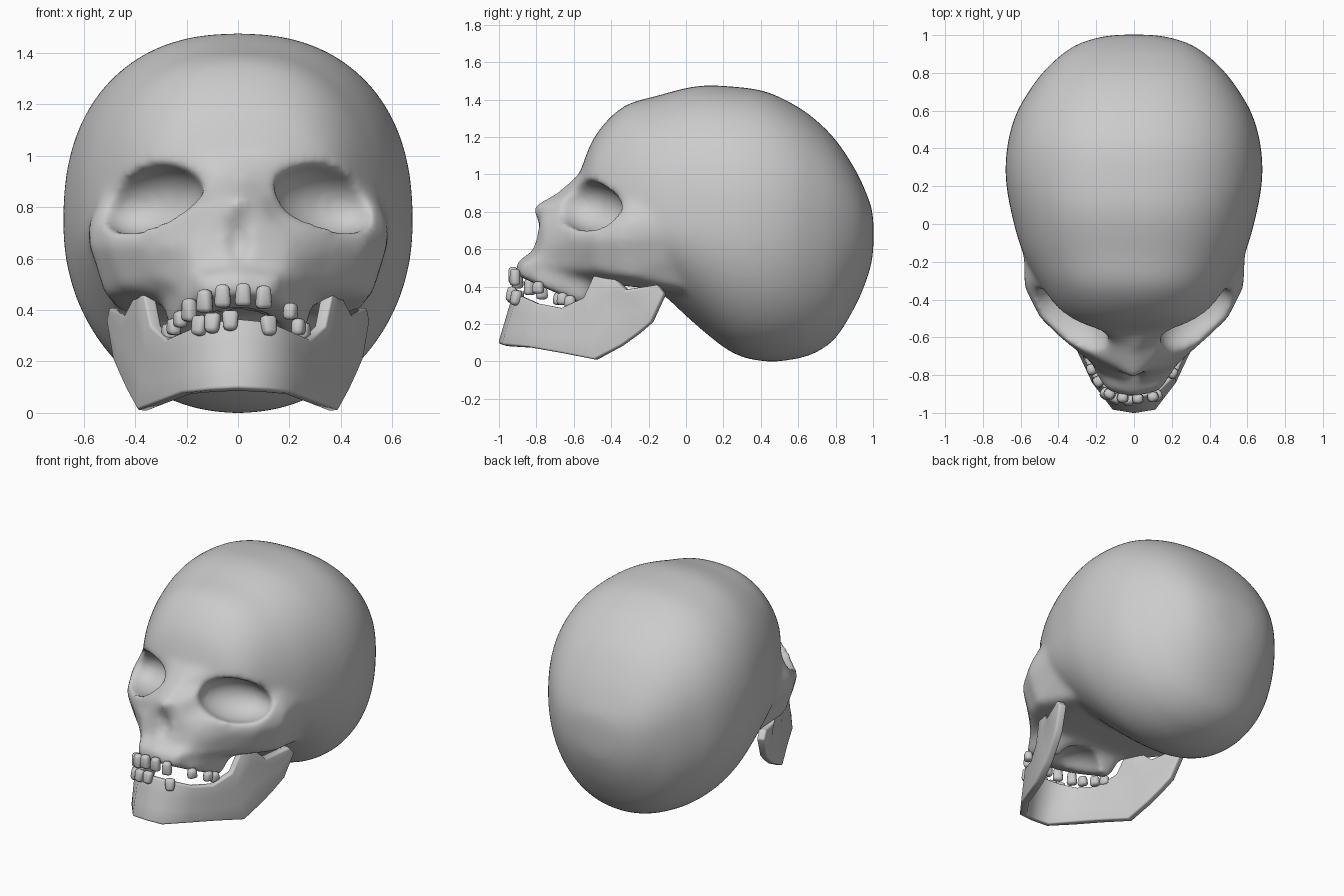
import bpy, bmesh, math
from mathutils import Vector, Matrix, Euler

if "Cube" in bpy.data.objects:
    bpy.data.objects.remove(bpy.data.objects["Cube"])


def new_object(name, bm):
    bmesh.ops.recalc_face_normals(bm, faces=bm.faces)
    me = bpy.data.meshes.new(name)
    bm.to_mesh(me)
    bm.free()
    for p in me.polygons:
        p.use_smooth = True
    ob = bpy.data.objects.new(name, me)
    bpy.context.collection.objects.link(ob)
    return ob


def loft(bm, rings):
    rows = [[bm.verts.new(p) for p in r] for r in rings]
    n = len(rows[0])
    for a, b in zip(rows, rows[1:]):
        for i in range(n):
            j = (i + 1) % n
            bm.faces.new((a[i], a[j], b[j], b[i]))
    bm.faces.new(rows[0])
    bm.faces.new(rows[-1][::-1])


def spline(rows, steps=4):
    # smooth in-between rows (Catmull-Rom)
    out = []
    for k in range(len(rows) - 1):
        p = [rows[max(0, min(len(rows) - 1, k + d))] for d in (-1, 0, 1, 2)]
        for i in range(steps):
            t = i / steps
            out.append([b + .5 * t * (c - a + t * (2 * a - 5 * b + 4 * c - d
                        + t * (3 * (b - c) + d - a))) for a, b, c, d in zip(*p)])
    return out + [list(rows[-1])]


# braincase stations: y, half width, top z, bottom z
STATIONS = [
    (-0.57, .22, 1.00, .76), (-0.49, .38, 1.20, .60), (-0.34, .49, 1.36, .50),
    (-0.15, .59, 1.422, .38), (0.06, .65, 1.473, .19), (0.25, .68, 1.47, .045),
    (0.42, .67, 1.445, 0), (0.57, .63, 1.378, .01), (0.69, .565, 1.295, .045),
    (0.80, .485, 1.185, .125), (0.90, .38, 1.035, .285), (0.96, .28, .91, .42),
    (0.995, .15, .81, .54), (1.003, .04, .72, .64)]

# face levels: front z, slope along y, half outline (x, y) from front to back
LEVELS = [
    (.445, -.45, [(0, -.92), (.13, -.895), (.205, -.79), (.24, -.68), (.265, -.58), (.24, -.53)]),
    (.53, -.27, [(0, -.905), (.15, -.87), (.22, -.74), (.28, -.60), (.30, -.50), (.27, -.45)]),
    (.575, -.22, [(0, -.85), (.18, -.79), (.33, -.62), (.45, -.48), (.52, -.32), (.44, .12)]),
    (.65, 0, [(0, -.82), (.20, -.76), (.36, -.63), (.50, -.50), (.58, -.34), (.58, .14)]),
    (.73, 0, [(0, -.80), (.12, -.77), (.33, -.64), (.49, -.49), (.58, -.32), (.60, .14)]),
    (.83, 0, [(0, -.82), (.07, -.77), (.22, -.60), (.45, -.42), (.54, -.29), (.60, .14)]),
    (.91, 0, [(0, -.68), (.07, -.64), (.23, -.55), (.40, -.42), (.48, -.28), (.56, .14)]),
    (1.0, 0, [(0, -.57), (.12, -.57), (.25, -.53), (.37, -.41), (.44, -.26), (.50, .14)])]


def section(y, w, top, bot, n=64):
    pts, h = [], top - bot
    zc = max(bot + .32 * h, min(bot + .6 * h, .74))
    for i in range(n):
        a = 2 * math.pi * i / n
        c, s = math.cos(a), math.sin(a)
        e = 2 / 2.35 if s > 0 else 2 / 2.1
        pts.append((w * math.copysign(abs(c) ** e, c), y,
                    zc + (top - zc if s > 0 else zc - bot) * math.copysign(abs(s) ** e, s)))
    return pts


def level(z, slope, half):
    right = [(x, y, z + slope * (y + .87)) for x, y in half]
    return right + [(-x, y, zz) for x, y, zz in right[:0:-1]]


bm = bmesh.new()
loft(bm, [section(*s) for s in spline(STATIONS)])
loft(bm, [level(*l) for l in LEVELS])
skull = new_object("skull", bm)

# cutters for eye sockets, nose opening and palate
bm = bmesh.new()


def ellipsoid(loc, rad, rot=(0, 0, 0)):
    m = (Matrix.Translation(loc) @ Euler([math.radians(a) for a in rot]).to_matrix().to_4x4()
         @ Matrix.Diagonal((*rad, 1)))
    bmesh.ops.create_uvsphere(bm, u_segments=32, v_segments=20, radius=1, matrix=m)


for s in (1, -1):
    ellipsoid((s * .335, -.51, .825), (.235, .16, .135), (0, s * 12, s * 42))
ellipsoid((0, -.85, .685), (.065, .085, .11))
ellipsoid((0, -.57, .28), (.17, .24, .15), (-20, 0, 0))
cutter = new_object("socket_cutter", bm)
cutter.hide_render = True
cutter.hide_set(True)


def remesh():
    m = skull.modifiers.new("Remesh", 'REMESH')
    m.mode, m.voxel_size, m.use_smooth_shade = 'VOXEL', .018, True


remesh()
cut = skull.modifiers.new("Sockets", 'BOOLEAN')
cut.operation, cut.object, cut.solver = 'DIFFERENCE', cutter, 'EXACT'
remesh()
sm = skull.modifiers.new("Smooth", 'SMOOTH')
sm.factor, sm.iterations = .5, 18

# lower jaw: a plate between a lower border and an upper border, mirrored
LOWER = [(0, -.98, .09), (.10, -.965, .085), (.20, -.83, .075), (.28, -.66, .045), (.37, -.48, .01),
         (.41, -.34, .085), (.44, -.25, .15), (.465, -.18, .21), (.49, -.11, .36)]
UPPER = [(0, -.90, .36), (.11, -.88, .35), (.20, -.79, .31), (.26, -.66, .285), (.32, -.54, .34),
         (.35, -.475, .485), (.37, -.41, .475), (.42, -.32, .385), (.48, -.15, .41)]
bm = bmesh.new()
rows = []
for lo, up in zip(LOWER, UPPER):
    lo, up = Vector(lo), Vector(up)
    rows.append([bm.verts.new(lo.lerp(up, t)) for t in (0, .33, .67, 1)])
for a, b in zip(rows, rows[1:]):
    for i in range(3):
        bm.faces.new((a[i], b[i], b[i + 1], a[i + 1]))
jaw = new_object("lower_jaw", bm)
mir = jaw.modifiers.new("Mirror", 'MIRROR')
mir.use_clip = True
sol = jaw.modifiers.new("Thickness", 'SOLIDIFY')
sol.thickness, sol.offset = .05, 0
bev = jaw.modifiers.new("Rounded", 'BEVEL')
bev.width, bev.segments, bev.limit_method, bev.angle_limit = .018, 3, 'ANGLE', math.radians(50)


# teeth: rounded blocks set around the dental arches
def tooth(name, x, y, z, h=.085, tilt=0):
    bm = bmesh.new()
    bmesh.ops.create_cube(bm, size=1)
    bmesh.ops.scale(bm, vec=(.066, .05, h), verts=bm.verts)
    for v in bm.verts:
        if v.co.z * (1 if tilt == 0 else -1) > 0:
            v.co.x *= .8
    bmesh.ops.bevel(bm, geom=bm.edges[:], offset=.018, segments=2, affect='EDGES', profile=.5)
    ob = new_object(name, bm)
    ob.location = (x, y, z)
    turn = math.copysign(min(1.2, max(0, abs(x) - .05) * 7), x)
    ob.rotation_euler = (math.radians(tilt), 0, turn)


UPPER_TEETH = [(.02, -.925, .46), (-.06, -.92, .455), (-.13, -.90, .435), (-.19, -.835, .40),
               (-.225, -.77, .365), (-.25, -.68, .335), (-.27, -.61, .315), (.10, -.915, .45),
               (.205, -.79, .395), (.235, -.66, .335), (.255, -.62, .32)]
LOWER_TEETH = [(-.15, -.90, .34), (-.10, -.925, .35), (-.03, -.935, .36), (.12, -.91, .34)]
for i, p in enumerate(UPPER_TEETH):
    tooth(f"upper_tooth_{i + 1}", *p, h=.09 if p[1] < -.8 else .065)
for i, p in enumerate(LOWER_TEETH):
    tooth(f"lower_tooth_{i + 1}", *p, h=.08, tilt=-12)
